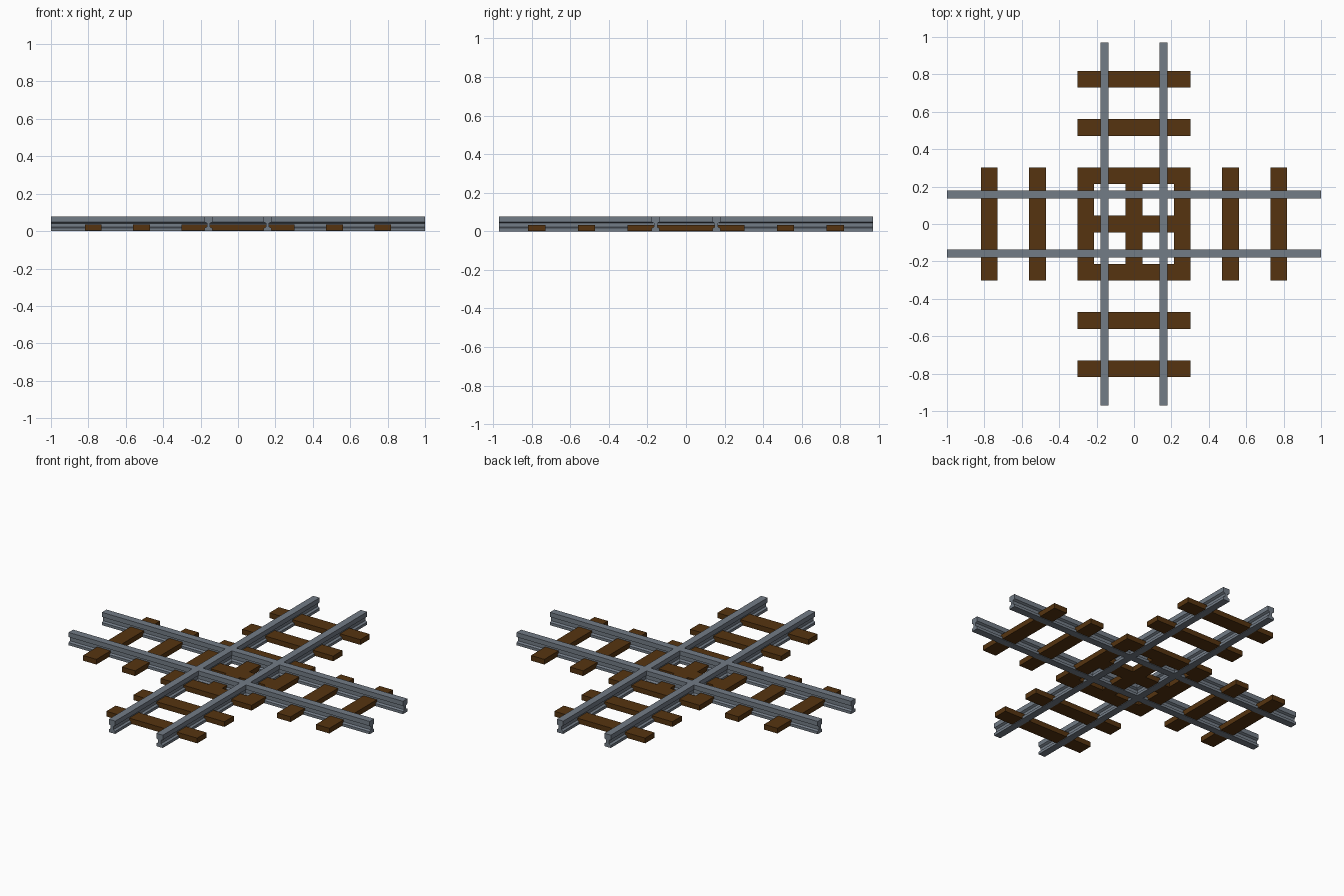
import bpy
import bmesh
import math
from mathutils import Matrix

cube = bpy.data.objects.get("Cube")
if cube:
    bpy.data.objects.remove(cube, do_unlink=True)


def material(name, color):
    mat = bpy.data.materials.new(name)
    mat.use_nodes = True
    mat.diffuse_color = color
    mat.node_tree.nodes["Principled BSDF"].inputs["Base Color"].default_value = color
    return mat


STEEL = material("steel grey", (0.17, 0.20, 0.24, 1))
WOOD = material("dark brown wood", (0.092, 0.034, 0.005, 1))

GAUGE = 0.158      # rail centre from track centre
SPACING = 0.258    # distance between sleepers


def finish(name, bm, mat, turn):
    bmesh.ops.transform(bm, matrix=Matrix.Rotation(turn, 4, 'Z'), verts=bm.verts)
    bmesh.ops.recalc_face_normals(bm, faces=bm.faces)
    mesh = bpy.data.meshes.new(name)
    bm.to_mesh(mesh)
    bm.free()
    mesh.materials.append(mat)
    obj = bpy.data.objects.new(name, mesh)
    bpy.context.collection.objects.link(obj)


def rail(name, offset, half_length, turn):
    # I-shaped section (half width, height), mirrored and extruded along x
    half = [(0.0215, 0.0), (0.0215, 0.016), (0.009, 0.022), (0.009, 0.042),
            (0.0215, 0.049), (0.0215, 0.077)]
    section = half + [(-y, z) for y, z in reversed(half)]
    bm = bmesh.new()
    face = bm.faces.new([bm.verts.new((-half_length, y + offset, z)) for y, z in section])
    new = bmesh.ops.extrude_face_region(bm, geom=[face])["geom"]
    verts = [v for v in new if isinstance(v, bmesh.types.BMVert)]
    bmesh.ops.translate(bm, vec=(2 * half_length, 0, 0), verts=verts)
    finish(name, bm, STEEL, turn)


def sleeper(name, x, turn):
    bm = bmesh.new()
    bmesh.ops.create_cube(bm, size=1)
    bmesh.ops.scale(bm, vec=(0.089, 0.604, 0.031), verts=bm.verts)
    bmesh.ops.translate(bm, vec=(x, 0, 0.0185), verts=bm.verts)
    finish(name, bm, WOOD, turn)


# Two tracks crossing at right angles
for track, half_length, turn in (("cross", 1.0, 0), ("long", 0.97, math.pi / 2)):
    for side, sign in (("a", 1), ("b", -1)):
        rail(f"{track}_rail_{side}", sign * GAUGE, half_length, turn)
    for i in range(-3, 4):
        sleeper(f"{track}_sleeper_{i + 4}", i * SPACING, turn)
